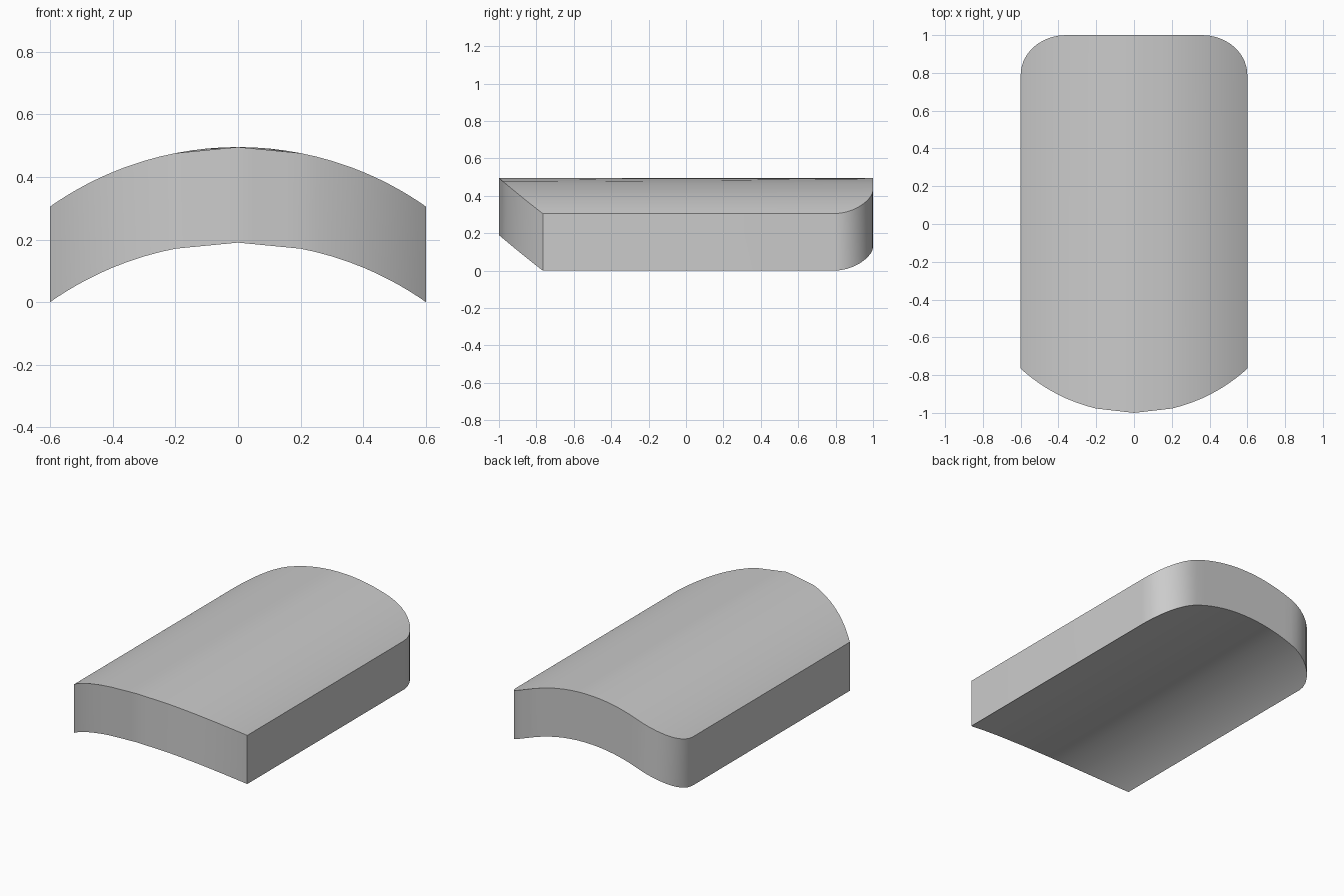
import bpy, bmesh, math

if "Cube" in bpy.data.objects:
    bpy.data.objects.remove(bpy.data.objects["Cube"])

HALF_W, THICK = 0.6, 0.305
R_TOP, R_FRONT = 1.042, 0.8976


def sag(x, r):
    return r - math.sqrt(r * r - x * x)


def chord_sag(x, r):
    # the middle of the front edge is two straight segments
    return sag(0.2, r) * abs(x) / 0.2 if abs(x) < 0.2 else sag(x, r)


def back_y(x):
    # straight back edge with elliptical corners
    t = min(1.0, max(0.0, (abs(x) - 0.36) / 0.24))
    return 0.79 + 0.21 * math.sqrt(1 - t * t)


# columns across the width, denser around the rounded corners
half = [0.05, 0.1, 0.15, 0.2, 0.25, 0.3]
half += [0.36 + 0.24 * math.sin(math.radians(a)) for a in range(0, 91, 10)]
half[-1] = HALF_W
columns = [-x for x in reversed(half)] + [0.0] + half

# curved slab: one cross-section loop per column
bm = bmesh.new()
loops = []
for x in columns:
    yf, yb = -1 + chord_sag(x, R_FRONT) * 1.02, back_y(x)
    zf, zb = 0.5 - chord_sag(x, R_TOP), 0.5 - sag(x, R_TOP)
    loops.append([bm.verts.new(p) for p in (
        (x, yf, zf - THICK), (x, yb, zb - THICK), (x, yb, zb), (x, yf, zf))])
for a, b in zip(loops, loops[1:]):
    for i in range(4):
        j = (i + 1) % 4
        bm.faces.new((a[i], a[j], b[j], b[i]))
bm.faces.new(loops[0])
bm.faces.new(loops[-1])
bmesh.ops.recalc_face_normals(bm, faces=bm.faces)
zmin = min(v.co.z for v in bm.verts)
bmesh.ops.translate(bm, verts=bm.verts, vec=(0, 0, -zmin))

mesh = bpy.data.meshes.new("curved_slab")
bm.to_mesh(mesh)
bm.free()
slab = bpy.data.objects.new("curved_slab", mesh)
bpy.context.collection.objects.link(slab)

grey = bpy.data.materials.new("light_grey")
grey.diffuse_color = (0.6, 0.6, 0.6, 1)
grey.use_nodes = True
grey.node_tree.nodes["Principled BSDF"].inputs["Base Color"].default_value = grey.diffuse_color
mesh.materials.append(grey)

bpy.context.view_layer.objects.active = slab
slab.select_set(True)
bpy.ops.object.shade_smooth_by_angle(angle=math.radians(35))
